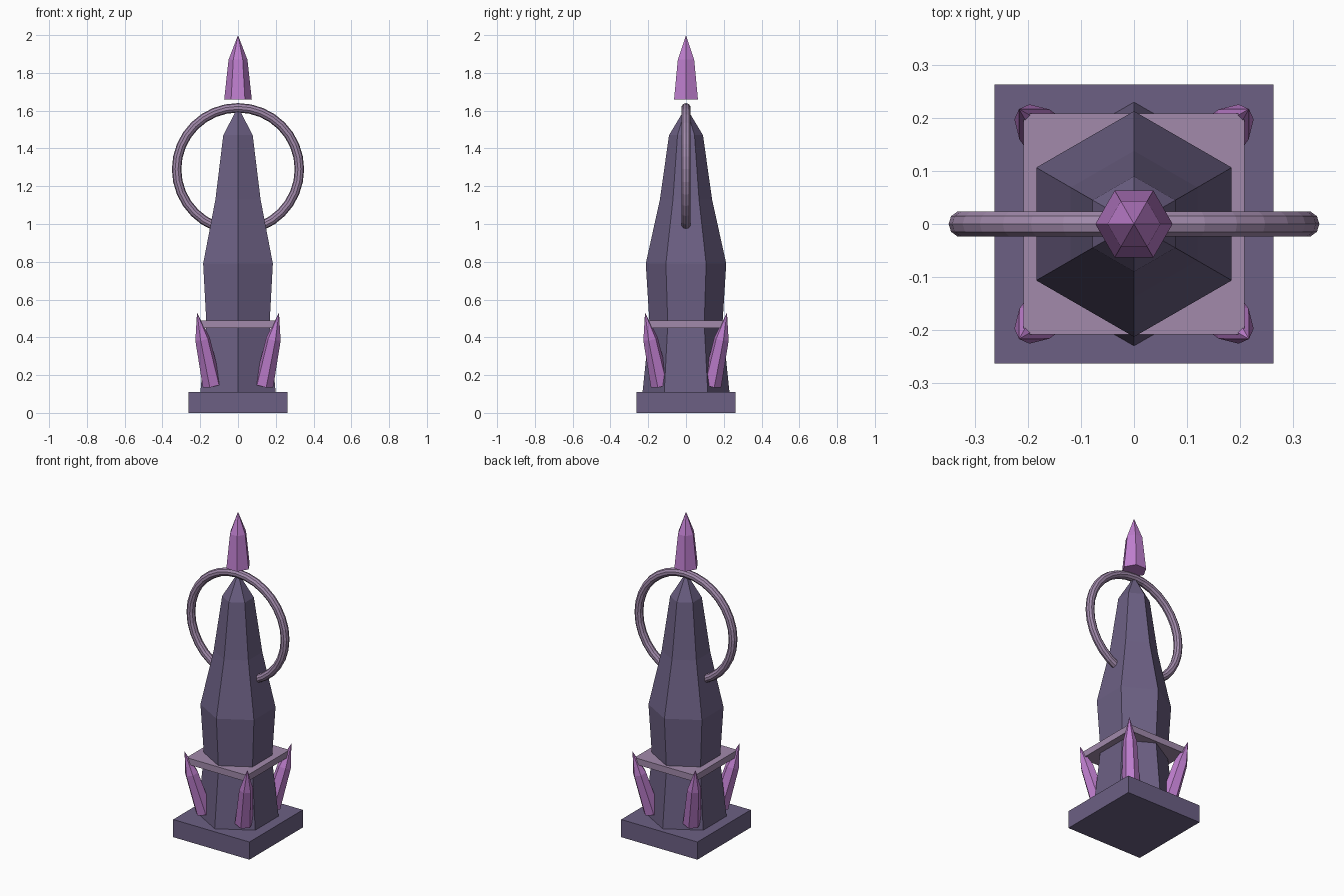
import bpy, bmesh, math
from mathutils import Vector, Matrix

if "Cube" in bpy.data.objects:
    bpy.data.objects.remove(bpy.data.objects["Cube"], do_unlink=True)


def make_material(name, color):
    m = bpy.data.materials.new(name)
    m.use_nodes = True
    m.diffuse_color = (*color, 1)
    m.node_tree.nodes["Principled BSDF"].inputs["Base Color"].default_value = (*color, 1)
    return m


stone = make_material("dusky violet stone", (0.15, 0.117, 0.23))
trim = make_material("pale mauve trim", (0.36, 0.255, 0.41))
crystal = make_material("orchid crystal", (0.52, 0.21, 0.62))


def stacked(name, profile, sides, turn, mat, matrix=Matrix()):
    """Flat-sided solid from (radius, height) rings; radius 0 makes a point."""
    bm = bmesh.new()
    rings = []
    for r, z in profile:
        if r == 0:
            rings.append([bm.verts.new((0, 0, z))])
        else:
            angles = [turn + math.tau * i / sides for i in range(sides)]
            rings.append([bm.verts.new((r * math.cos(a), r * math.sin(a), z)) for a in angles])
    for low, high in zip(rings, rings[1:]):
        for i in range(sides):
            j = (i + 1) % sides
            top = [high[0]] if len(high) == 1 else [high[j], high[i]]
            bm.faces.new([low[i], low[j], *top])
    bm.faces.new(rings[0][::-1])
    if len(rings[-1]) > 1:
        bm.faces.new(rings[-1])
    bm.transform(matrix)
    bmesh.ops.recalc_face_normals(bm, faces=bm.faces)
    mesh = bpy.data.meshes.new(name)
    bm.to_mesh(mesh)
    bm.free()
    mesh.materials.append(mat)
    obj = bpy.data.objects.new(name, mesh)
    bpy.context.collection.objects.link(obj)
    return obj


# Square plinth and collar
root2 = math.sqrt(2)
stacked("plinth", [(0.263 * root2, 0), (0.263 * root2, 0.11)], 4, math.pi / 4, stone)
stacked("collar", [(0.209 * root2, 0.45), (0.209 * root2, 0.49)], 4, math.pi / 4, trim)

# Six-sided spire with ridges to the front and back
spire = [(0.23, 0.11), (0.193, 0.47), (0.213, 0.79), (0.138, 1.13), (0.09, 1.47), (0, 1.62)]
stacked("spire", spire, 6, math.pi / 2, stone)

# Upright halo
bpy.ops.mesh.primitive_torus_add(major_radius=0.325, minor_radius=0.025, major_segments=32,
                                 minor_segments=10, location=(0, 0, 1.29),
                                 rotation=(math.pi / 2, 0, 0))
halo = bpy.context.object
halo.name = "halo"
halo.data.materials.append(trim)

# Floating crystal above the spire
stacked("floating_crystal", [(0.073, 1.66), (0.05, 1.87), (0, 2.0)], 6, 0, crystal)

# Crystals leaning out at the four corners
for side, sx in (("left", 1), ("right", -1)):
    for end, sy in (("front", -1), ("back", 1)):
        foot = Vector((0.137 * sx, 0.137 * sy, 0.147))
        axis = Vector((0.217 * sx, 0.217 * sy, 0.53)) - foot
        place = Matrix.Translation(foot) @ axis.to_track_quat("Z", "Y").to_matrix().to_4x4()
        shape = [(0.052, 0), (0.04, axis.length * 0.64), (0, axis.length)]
        stacked(f"{end}_{side}_crystal", shape, 6, 0, crystal, place)
